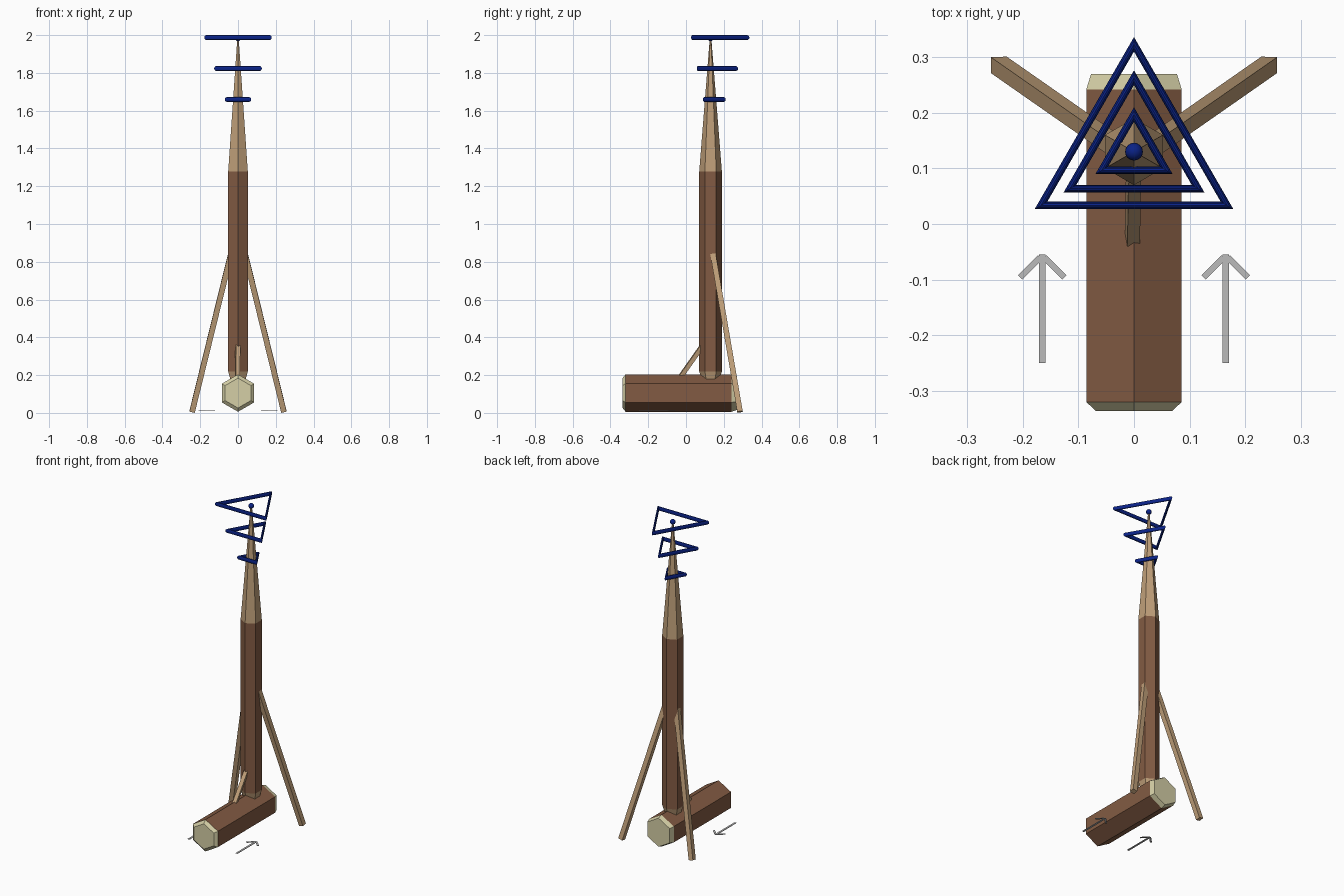
import bpy, bmesh, math
from mathutils import Vector, Matrix

if "Cube" in bpy.data.objects:
    bpy.data.objects.remove(bpy.data.objects["Cube"])


def mat(name, rgb):
    m = bpy.data.materials.new(name)
    m.diffuse_color = (*rgb, 1)
    m.use_nodes = True
    m.node_tree.nodes["Principled BSDF"].inputs["Base Color"].default_value = m.diffuse_color
    return m


BARK = mat("brown bark", (0.225, 0.105, 0.056))
TAN = mat("tan wood", (0.52, 0.345, 0.19))
PALE = mat("pale end grain", (0.66, 0.62, 0.38))
BLUE = mat("deep blue", (0.003, 0.016, 0.24))
GREY = mat("grey", (0.5, 0.5, 0.5))


def finish(name, bm, *mats):
    bmesh.ops.recalc_face_normals(bm, faces=bm.faces)
    me = bpy.data.meshes.new(name)
    bm.to_mesh(me)
    bm.free()
    for m in mats:
        me.materials.append(m)
    ob = bpy.data.objects.new(name, me)
    bpy.context.collection.objects.link(ob)
    return ob


def hex_loft(name, stations, place, main, ends):
    """Hexagonal stack of (height, radius); the middle band gets the main colour."""
    bm = bmesh.new()
    rings = []
    for h, r in stations:
        rings.append([bm.verts.new(place(r * math.sin(k * math.pi / 3),
                                         r * math.cos(k * math.pi / 3), h)) for k in range(6)])
    for i, (a, b) in enumerate(zip(rings, rings[1:])):
        for k in range(6):
            f = bm.faces.new((a[k], a[(k + 1) % 6], b[(k + 1) % 6], b[k]))
            f.material_index = 0 if i == 1 else 1
    for r in (rings[0], rings[-1]):
        bm.faces.new(r).material_index = 1
    return finish(name, bm, main, ends)


def beam(name, a, b, size, material, roll=0.0):
    """Square bar between two points, cut square at both ends."""
    a, b = Vector(a), Vector(b)
    d = (b - a).normalized()
    u = (Vector((1, 0, 0)) - d * d.x).normalized()
    u = Matrix.Rotation(roll, 3, d) @ u
    v = d.cross(u)
    bm = bmesh.new()
    bmesh.ops.create_cube(bm, size=1)
    for w in bm.verts:
        x, y, z = w.co
        w.co = (a + b) / 2 + u * x * size + v * y * size + d * z * (b - a).length
    return finish(name, bm, material)


def triangle_ring(name, z, major, minor=0.013, n=12):
    """Three-cornered torus pointing to the back."""
    bm = bmesh.new()
    rings = []
    for k in range(3):
        t = math.pi / 2 + k * math.tau / 3
        ring = []
        for j in range(n):
            p = j * math.tau / n
            r = major + minor * math.cos(p)
            ring.append(bm.verts.new((r * math.cos(t), POST_Y + r * math.sin(t),
                                      z + minor * math.sin(p))))
        rings.append(ring)
    for k in range(3):
        a, b = rings[k], rings[(k + 1) % 3]
        for j in range(n):
            bm.faces.new((a[j], a[(j + 1) % n], b[(j + 1) % n], b[j]))
    return finish(name, bm, BLUE)


def plate(name, a, b, width, z=0.011, thick=0.003):
    """Thin flat strip between two ground points."""
    a, b = Vector(a), Vector(b)
    d = b - a
    bm = bmesh.new()
    bmesh.ops.create_cube(bm, size=1)
    bm.transform(Matrix.Translation((*((a + b) / 2), z))
                 @ Matrix.Rotation(math.atan2(d.y, d.x), 4, 'Z')
                 @ Matrix.Diagonal((d.length, width, thick, 1)))
    return finish(name, bm, GREY)


POST_Y = 0.13

# Lying log with pale chamfered ends
hex_loft("log", [(-0.336, 0.079), (-0.32, 0.099), (0.242, 0.099), (0.27, 0.089)],
         lambda x, y, h: (x, h, 0.105 + y), BARK, PALE)

# Upright post with tapered foot and long sharpened point
hex_loft("post", [(0.175, 0.046), (0.22, 0.06), (1.277, 0.06), (1.985, 0.004)],
         lambda x, y, h: (x, POST_Y + y, h), BARK, TAN)

# Rear props and the short front brace
for s, side in ((-1, "left"), (1, "right")):
    beam(side + "_prop", (s * 0.243, 0.286, 0.006), (s * 0.038, 0.143, 0.84), 0.029, TAN)
beam("front_brace", (-0.003, -0.038, 0.178), (-0.001, 0.085, 0.353), 0.023, TAN, 0.2)

# Blue triangles around the point
for name, z, r in (("small_ring", 1.659, 0.067), ("middle_ring", 1.823, 0.133),
                   ("large_ring", 1.987, 0.193)):
    triangle_ring(name, z, r)

# Ball on the tip
bm = bmesh.new()
bmesh.ops.create_uvsphere(bm, u_segments=16, v_segments=10, radius=0.016)
bm.transform(Matrix.Translation((0, POST_Y, 1.984)))
for f in bm.faces:
    f.smooth = True
finish("tip_ball", bm, BLUE)

# Flat direction arrows on the ground
for s, side in ((-1, "left"), (1, "right")):
    x = s * 0.165
    plate(side + "_arrow_shaft", (x, -0.25), (x, -0.055), 0.012)
    for e, part in ((-1, "a"), (1, "b")):
        plate(side + "_arrow_head_" + part, (x + e * 0.004, -0.06),
              (x + e * 0.04, -0.096), 0.011)
